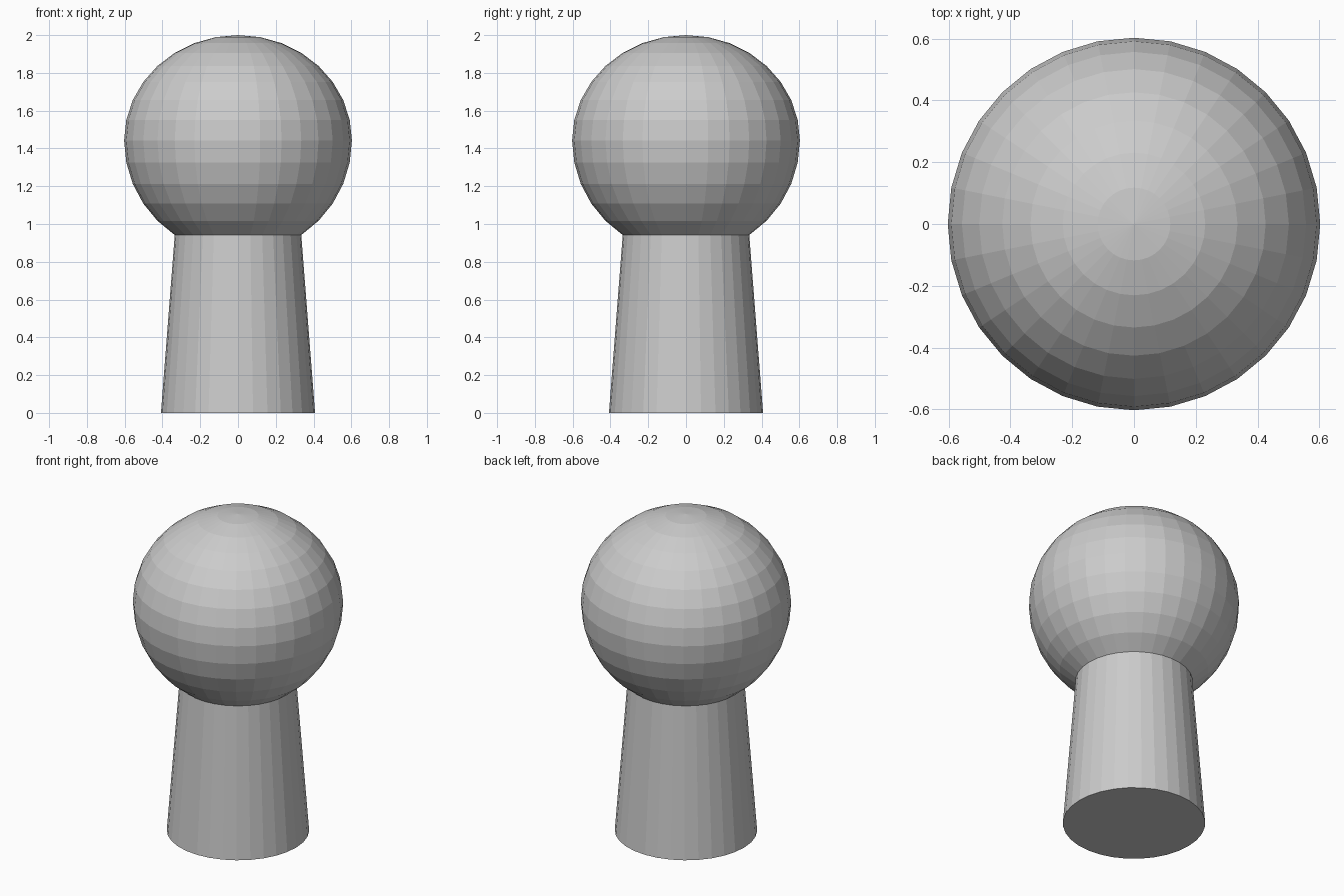
import bpy, bmesh, math

if "Cube" in bpy.data.objects:
    bpy.data.objects.remove(bpy.data.objects["Cube"])

SIDES = 32          # facets around the axis
R = 0.603           # ball radius
CZ = 1.443          # height of the ball's widest ring
STEP = math.pi / 16


def lathe(name, profile, cap_bottom=False):
    """Revolve (radius, z) points around z; a zero radius becomes a pole."""
    bm = bmesh.new()
    rings = []
    for r, z in profile:
        if r < 1e-6:
            rings.append([bm.verts.new((0, 0, z))] * SIDES)
        else:
            rings.append([bm.verts.new((r * math.cos(2 * math.pi * i / SIDES),
                                        r * math.sin(2 * math.pi * i / SIDES), z))
                          for i in range(SIDES)])
    for a, b in zip(rings, rings[1:]):
        for i in range(SIDES):
            j = (i + 1) % SIDES
            corners = list(dict.fromkeys((a[i], a[j], b[j], b[i])))
            bm.faces.new(corners)
    if cap_bottom:
        bm.faces.new(list(reversed(rings[0])))
    bmesh.ops.recalc_face_normals(bm, faces=bm.faces[:])
    mesh = bpy.data.meshes.new(name)
    bm.to_mesh(mesh)
    bm.free()
    obj = bpy.data.objects.new(name, mesh)
    bpy.context.collection.objects.link(obj)
    return obj


# Tapered stem with base cap, flowing into the ball whose upper half is slightly squashed
top_scale = (2.0 - CZ) / R
profile = [(0.408, 0.0)]
for k in range(3, 17):
    a = k * STEP
    h = -R * math.cos(a)
    profile.append((R * math.sin(a), CZ + h * (top_scale if h > 0 else 1)))
lathe("round_headed_peg", profile, cap_bottom=True)
